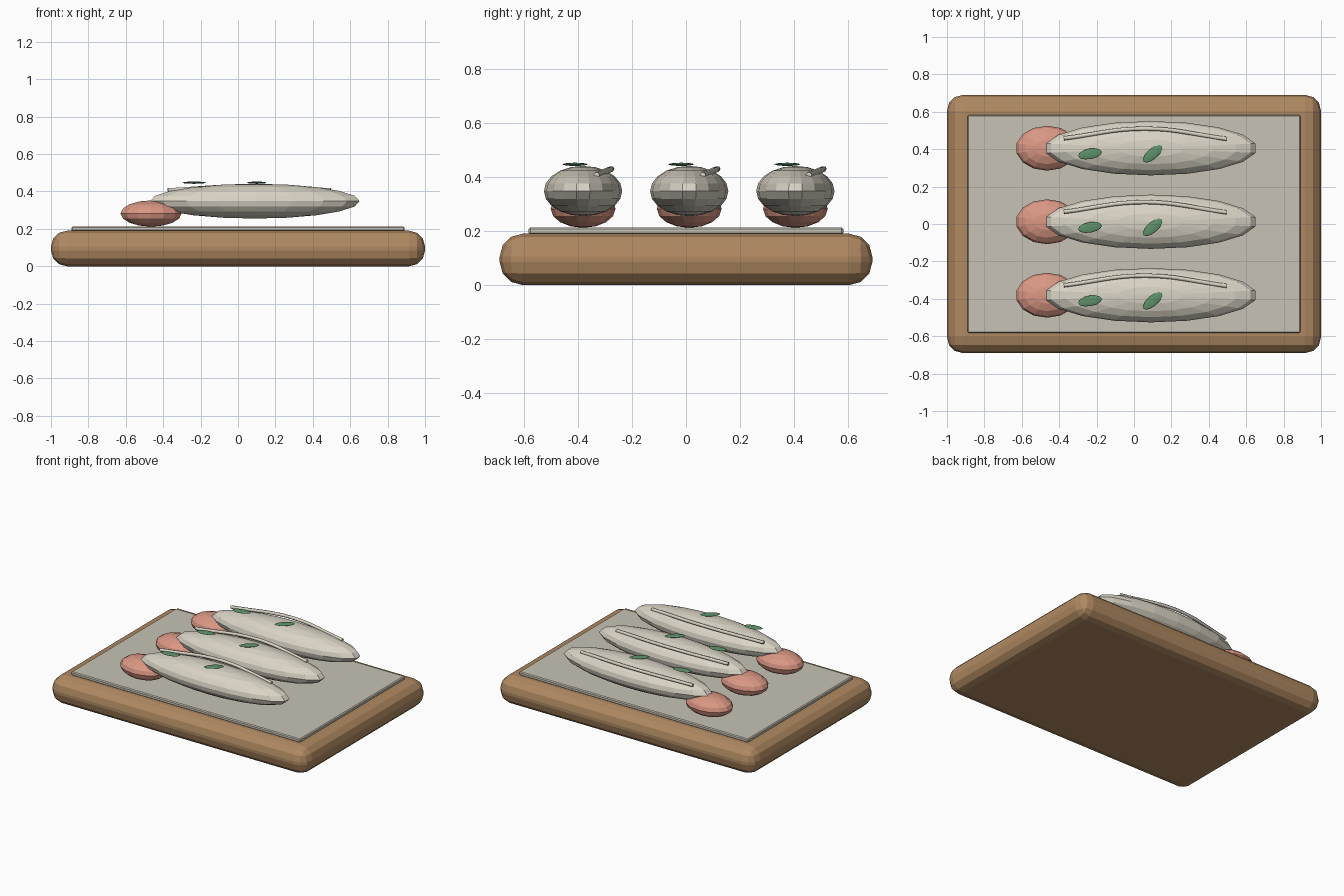
import bpy, math

if "Cube" in bpy.data.objects:
    bpy.data.objects.remove(bpy.data.objects["Cube"])


def material(name, rgb):
    m = bpy.data.materials.new(name)
    m.diffuse_color = (*rgb, 1)
    m.use_nodes = True
    m.node_tree.nodes["Principled BSDF"].inputs["Base Color"].default_value = m.diffuse_color
    return m


WOOD = material("warm wood", (0.43, 0.25, 0.12))
PAPER = material("parchment", (0.57, 0.54, 0.46))
DOUGH = material("pale dough", (0.70, 0.66, 0.56))
PINK = material("salmon pink", (0.70, 0.31, 0.23))
GREEN = material("leaf green", (0.11, 0.28, 0.14))


def finish(name, mat):
    o = bpy.context.object
    o.name = name
    o.data.materials.append(mat)
    return o


def slab(name, mat, size, z, bevel, segments):
    bpy.ops.mesh.primitive_cube_add(size=1, location=(0, 0, z))
    o = finish(name, mat)
    o.scale = size
    bpy.ops.object.transform_apply(location=False, rotation=False, scale=True)
    b = o.modifiers.new("rounded edges", "BEVEL")
    b.width, b.segments = bevel, segments
    return o


def ellipsoid(name, mat, loc, radii, segments, rings, turn=0):
    bpy.ops.mesh.primitive_uv_sphere_add(segments=segments, ring_count=rings, location=loc)
    o = finish(name, mat)
    o.scale = radii
    o.rotation_euler.z = math.radians(turn)
    return o


def seam(name, y):
    # Thin raised fold running along the top of the bun
    cu = bpy.data.curves.new(name, "CURVE")
    cu.dimensions = "3D"
    cu.bevel_depth, cu.bevel_resolution = 0.011, 1
    cu.use_fill_caps = True
    cu.resolution_u = 8
    sp = cu.splines.new("BEZIER")
    path = [(-0.375, y + 0.053, 0.408), (0.06, y + 0.105, 0.430), (0.495, y + 0.05, 0.408)]
    sp.bezier_points.add(len(path) - 1)
    for p, co in zip(sp.bezier_points, path):
        p.co = co
        p.handle_left_type = p.handle_right_type = "AUTO"
    cu.materials.append(DOUGH)
    bpy.context.collection.objects.link(bpy.data.objects.new(name, cu))


# Board and its paper sheet
slab("serving_board", WOOD, (2, 1.38, 0.19), 0.095, 0.085, 3)
slab("paper_sheet", PAPER, (1.78, 1.165, 0.026), 0.2, 0.006, 1)

# Three filled buns, each with a fold and two leaves
for i, y in enumerate((-0.381, 0.012, 0.405), 1):
    ellipsoid(f"bun_{i}", DOUGH, (0.09, y, 0.348), (0.569, 0.145, 0.093), 18, 10)
    ellipsoid(f"filling_{i}", PINK, (-0.465, y, 0.282), (0.167, 0.12, 0.07), 14, 8)
    seam(f"fold_{i}", y)
    ellipsoid(f"leaf_left_{i}", GREEN, (-0.235, y - 0.03, 0.447), (0.065, 0.028, 0.006), 12, 6, 10)
    ellipsoid(f"leaf_right_{i}", GREEN, (0.1, y - 0.03, 0.447), (0.065, 0.028, 0.006), 12, 6, 41)
